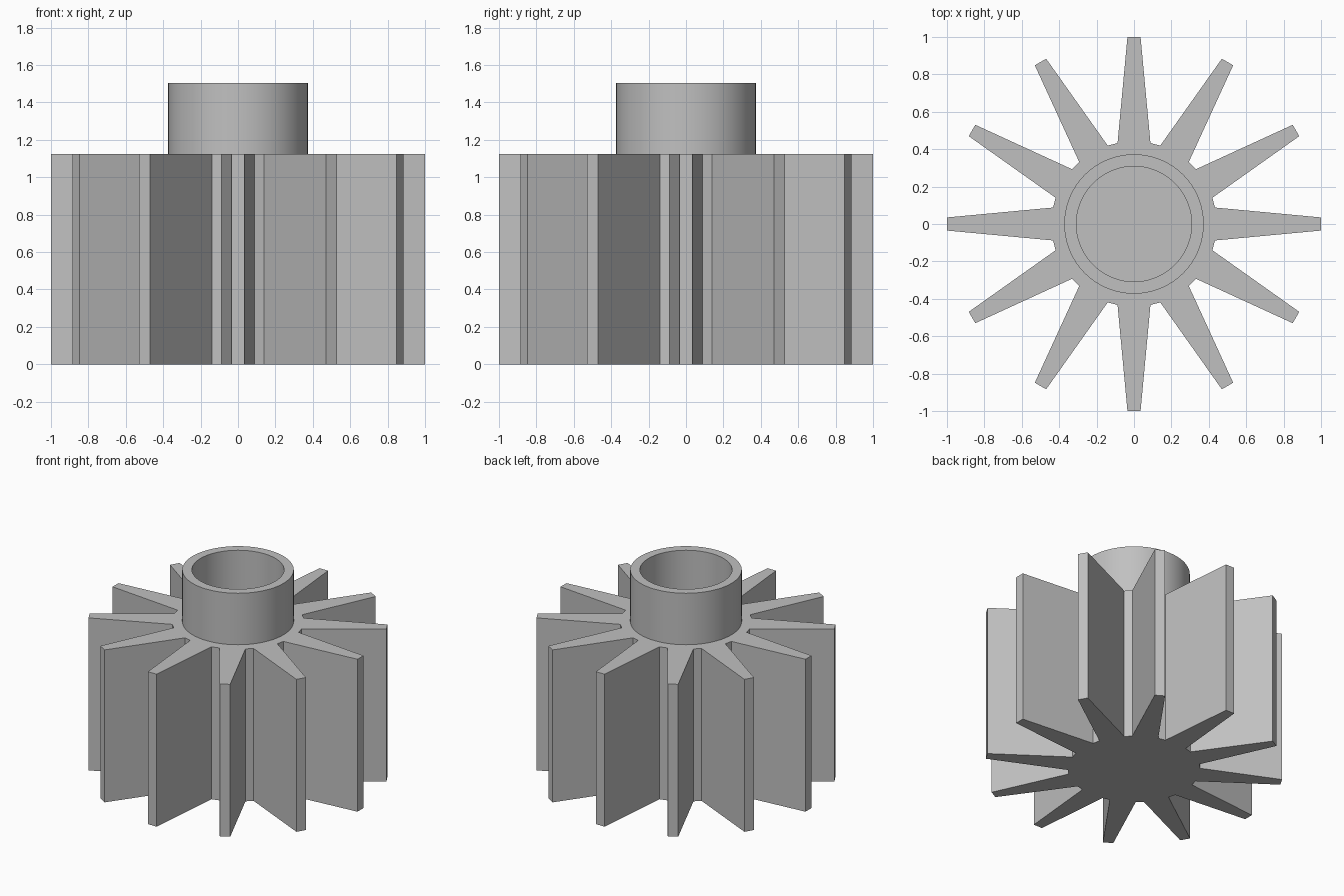
import bpy, bmesh, math
from mathutils import Matrix, Vector

cube = bpy.data.objects.get("Cube")
if cube:
    bpy.data.objects.remove(cube, do_unlink=True)

FIN_COUNT = 12
BODY_HEIGHT = 1.125
TOP = 1.505
OUTER, INNER = 0.373, 0.308

grey = bpy.data.materials.new("plain grey")
grey.use_nodes = True
colour = (0.53, 0.53, 0.53, 1)
grey.diffuse_color = colour
grey.node_tree.nodes["Principled BSDF"].inputs["Base Color"].default_value = colour


def add_object(name, bm):
    bmesh.ops.recalc_face_normals(bm, faces=bm.faces)
    mesh = bpy.data.meshes.new(name)
    bm.to_mesh(mesh)
    bm.free()
    mesh.materials.append(grey)
    obj = bpy.data.objects.new(name, mesh)
    bpy.context.collection.objects.link(obj)
    return obj


# Finned wheel: one tapered fin outline repeated around the axis, then extruded
fin = [(0.433, -0.088), (1, -0.035), (1, 0.035), (0.433, 0.088)]
bm = bmesh.new()
outline = []
for i in range(FIN_COUNT):
    turn = Matrix.Rotation(math.tau * i / FIN_COUNT, 3, "Z")
    outline += [bm.verts.new(turn @ Vector((x, y, 0))) for x, y in fin]
base = bm.faces.new(outline)
result = bmesh.ops.extrude_face_region(bm, geom=[base], use_keep_orig=True)
raised = [v for v in result["geom"] if isinstance(v, bmesh.types.BMVert)]
bmesh.ops.translate(bm, verts=raised, vec=(0, 0, BODY_HEIGHT))
add_object("finned_wheel", bm)

# Shaft collar: an open tube standing on the wheel
profile = [(OUTER, BODY_HEIGHT), (OUTER, TOP), (INNER, TOP), (INNER, BODY_HEIGHT)]
bm = bmesh.new()
points = [bm.verts.new((r, 0, z)) for r, z in profile]
edges = [bm.edges.new(pair) for pair in zip(points, points[1:])]
bmesh.ops.spin(bm, geom=points + edges, cent=(0, 0, 0), axis=(0, 0, 1),
               angle=math.tau, steps=72, use_merge=True)
bmesh.ops.remove_doubles(bm, verts=bm.verts, dist=0.0001)
collar = add_object("shaft_collar", bm)

bpy.ops.object.select_all(action="DESELECT")
collar.select_set(True)
bpy.context.view_layer.objects.active = collar
bpy.ops.object.shade_smooth_by_angle(angle=math.radians(30))
